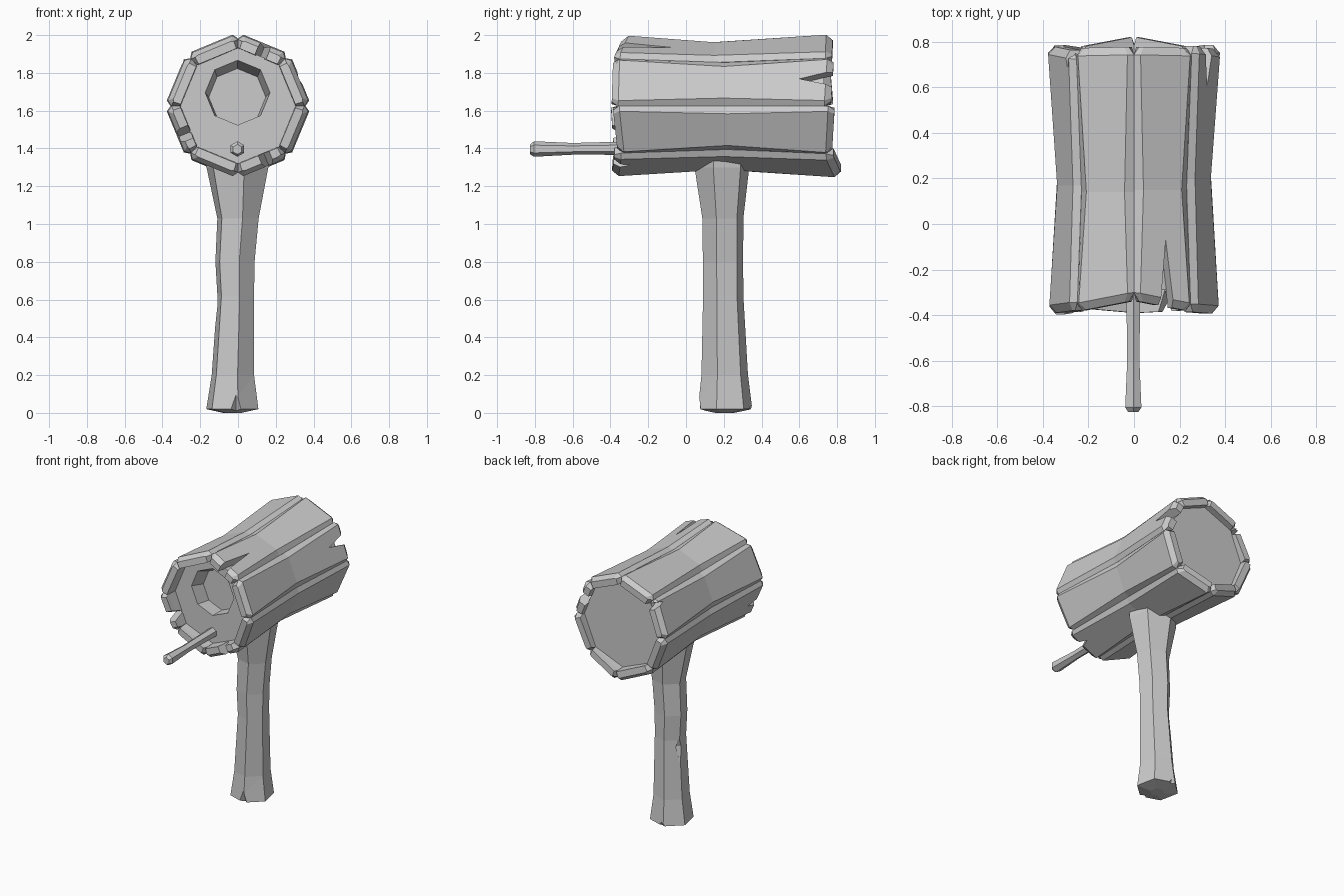
import bpy, bmesh, math
from mathutils import Vector

if "Cube" in bpy.data.objects:
    bpy.data.objects.remove(bpy.data.objects["Cube"], do_unlink=True)

wood = bpy.data.materials.new("grey_wood")
wood.use_nodes = True
wood.diffuse_color = (0.6, 0.6, 0.6, 1)
wood.node_tree.nodes["Principled BSDF"].inputs["Base Color"].default_value = (0.6, 0.6, 0.6, 1)

AXIS_Z = 1.625


def loft(name, rings):
    """Skin a list of equal-length point rings and cap both ends."""
    bm = bmesh.new()
    rows = [[bm.verts.new(p) for p in ring] for ring in rings]
    n = len(rows[0])
    for a, b in zip(rows, rows[1:]):
        for i in range(n):
            j = (i + 1) % n
            bm.faces.new((a[i], a[j], b[j], b[i]))
    bm.faces.new(rows[0])
    bm.faces.new(rows[-1])
    bmesh.ops.recalc_face_normals(bm, faces=bm.faces)
    mesh = bpy.data.meshes.new(name)
    bm.to_mesh(mesh)
    bm.free()
    mesh.materials.append(wood)
    obj = bpy.data.objects.new(name, mesh)
    bpy.context.collection.objects.link(obj)
    return obj


def carve(obj, cutter):
    """Subtract a cutter for good, then discard it."""
    cutter.hide_render = True
    mod = obj.modifiers.new("carve", "BOOLEAN")
    mod.operation, mod.solver, mod.object = "DIFFERENCE", "EXACT", cutter
    bpy.context.view_layer.objects.active = obj
    bpy.ops.object.modifier_apply(modifier=mod.name)
    bpy.data.objects.remove(cutter, do_unlink=True)


def ring_y(y, r, sides, cz, cx=0, turn=0):
    """Regular polygon facing along y."""
    angles = [turn + math.tau * i / sides for i in range(sides)]
    return [(cx + r * math.cos(a), y, cz + r * math.sin(a)) for a in angles]


def hex_z(z, cx, cy, rx, ry, turn=12):
    """Six-sided post section."""
    angles = [math.radians(30 + turn + 60 * i) for i in range(6)]
    return [(cx + rx * math.cos(a), cy + ry * math.sin(a), z) for a in angles]


def plank_point(k, side, y, radial):
    """Point in the frame of plank k: sideways, along, outwards."""
    a = math.radians(22.5 + 45 * k)
    return Vector((radial * math.cos(a) - side * math.sin(a), y,
                   AXIS_Z + radial * math.sin(a) + side * math.cos(a)))


def plank_section(k, y, skew, scale, narrow=0, trim=0):
    half = [(0.116 - narrow - trim, 0.354 - trim), (0.135 - trim, 0.325), (0.117 - trim * 0.4, 0.284)]
    outline = half + [(-s, r) for s, r in reversed(half)]
    return [plank_point(k, s * scale, y + skew * s, r * scale) for s, r in outline]


def split(k, side, width, y_end, y_tip, inner=0.24):
    """Wedge cutter that splits a plank inwards from one end."""
    return loft("split_cutter", [
        [plank_point(k, side - width, y_end, r), plank_point(k, side + width, y_end, r),
         plank_point(k, side, y_tip, r)] for r in (inner, 0.45)])


def chip(obj, centre, size):
    """Gouge with a diamond-shaped cutter."""
    (x, y, z), (a, b, h) = centre, size
    diamond = [(x - a, y, z), (x, y - b, z), (x + a, y, z), (x, y + b, z)]
    rings = [[(x + (p[0] - x) * f, y + (p[1] - y) * f, z + dz) for p in diamond]
             for f, dz in ((0.02, -h), (1, 0), (0.02, h))]
    carve(obj, loft("chip_cutter", rings))


# Staves around the log: front end, back end, skew at front and back, waist position
staves = [
    (-0.39, 0.775, 0.03, 0.06, 0.20),
    (-0.36, 0.775, 0.18, 0.02, 0.15),
    (-0.36, 0.775, -0.18, -0.02, 0.14),
    (-0.385, 0.77, -0.05, 0.08, 0.17),
    (-0.39, 0.78, 0.06, -0.06, 0.20),
    (-0.38, 0.80, -0.08, 0.18, 0.18),
    (-0.385, 0.80, 0.05, -0.18, 0.20),
    (-0.375, 0.78, -0.10, 0.05, 0.22),
]
planks = []
for k, (front, back, skew_f, skew_b, waist) in enumerate(staves):
    planks.append(loft(f"stave_{k + 1}", [
        plank_section(k, front, skew_f, 1, 0, 0.024),
        plank_section(k, front + 0.035, skew_f, 1),
        plank_section(k, waist, 0, 0.925, 0.018),
        plank_section(k, back - 0.035, skew_b, 1.015),
        plank_section(k, back, skew_b, 1.015, 0, 0.024)]))

# Splits in the stave ends
for k, side, width, y_end, y_tip in [
        (1, -0.01, 0.036, -0.40, -0.07), (0, 0.01, 0.05, 0.81, 0.60),
        (6, 0.03, 0.05, -0.44, -0.29), (4, 0.03, 0.05, -0.43, -0.27),
        (3, -0.10, 0.04, 0.82, 0.68)]:
    carve(planks[k], split(k, side, width, y_end, y_tip))

# Inner log with its entrance recess
core = loft("inner_log", [ring_y(y, r, 8, AXIS_Z) for y, r in
                          ((-0.29, 0.312), (0.17, 0.286), (0.73, 0.316))])
carve(core, loft("entrance_cutter", [
    ring_y(-0.40, 0.192, 8, 1.719), ring_y(-0.18, 0.151, 8, 1.672, -0.004)]))

# Perch
loft("perch", [ring_y(y, r, 6, z, -0.003, math.radians(30)) for y, r, z in (
    (-0.825, 0.026, 1.395), (-0.805, 0.041, 1.397), (-0.60, 0.031, 1.398),
    (-0.45, 0.033, 1.40), (-0.25, 0.037, 1.40))])

# Post, flared at both ends
post = loft("post", [hex_z(*row) for row in (
    (0, -0.03, 0.205, 0.05, 0.05), (0.02, -0.03, 0.207, 0.145, 0.147),
    (0.20, -0.027, 0.205, 0.118, 0.126), (0.62, -0.012, 0.197, 0.102, 0.109),
    (0.80, -0.016, 0.196, 0.109, 0.109),
    (1.03, 0, 0.195, 0.115, 0.111), (1.30, -0.003, 0.19, 0.172, 0.148),
    (1.40, -0.003, 0.19, 0.172, 0.148))])
chip(post, (-0.01, 0.05, 0), (0.06, 0.06, 0.16))
chip(post, (-0.04, 0.37, 0), (0.10, 0.05, 0.10))
chip(post, (-0.135, 0.24, 0.57), (0.05, 0.06, 0.17))
